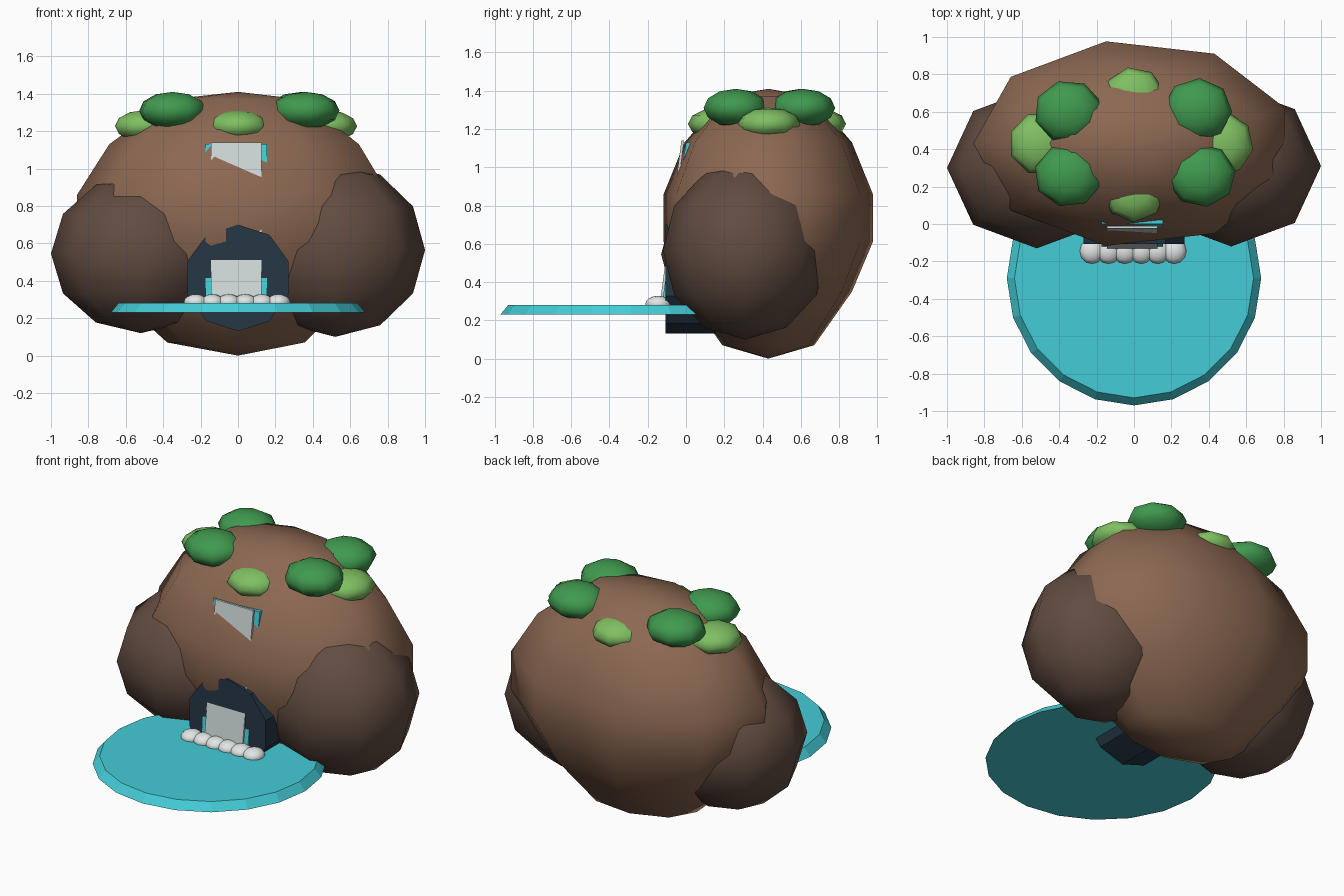
import bpy
import bmesh
from math import cos, sin, pi, radians

cube = bpy.data.objects.get("Cube")
if cube:
    bpy.data.objects.remove(cube, do_unlink=True)


def material(name, r, g, b):
    rgba = [(c / 255) ** 2.2 for c in (r, g, b)] + [1.0]
    m = bpy.data.materials.new(name)
    m.use_nodes = True
    m.diffuse_color = rgba
    m.node_tree.nodes["Principled BSDF"].inputs["Base Color"].default_value = rgba
    return m


ROCK = material("brown rock", 139, 104, 83)
BOULDER = material("dark brown rock", 97, 77, 67)
LEAF_DARK = material("dark green", 66, 152, 80)
LEAF_LIGHT = material("light green", 126, 190, 98)
WATER = material("turquoise water", 70, 203, 214)
SHEET = material("pale water", 208, 219, 218)
FOAM = material("white foam", 226, 229, 229)
CAVE = material("dark navy", 42, 58, 72)


def finish(name, bm, mat, smooth):
    bmesh.ops.recalc_face_normals(bm, faces=bm.faces)
    mesh = bpy.data.meshes.new(name)
    bm.to_mesh(mesh)
    bm.free()
    mesh.materials.append(mat)
    for p in mesh.polygons:
        p.use_smooth = smooth
    ob = bpy.data.objects.new(name, mesh)
    bpy.context.collection.objects.link(ob)
    return ob


def lathe(name, profile, center, radius, segments, start, mat, smooth):
    """Stack of rings (ratio, height) around an upright axis; ratio 0 is a pole."""
    bm = bmesh.new()
    rings = []
    for ratio, z in profile:
        count = segments if ratio > 0 else 1
        rings.append([bm.verts.new((
            center[0] + radius[0] * ratio * cos(start + 2 * pi * i / segments),
            center[1] + radius[1] * ratio * sin(start + 2 * pi * i / segments),
            z)) for i in range(count)])
    for low, high in zip(rings, rings[1:]):
        for i in range(segments):
            j = (i + 1) % segments
            loop = [low[i % len(low)], low[j % len(low)],
                    high[j % len(high)], high[i % len(high)]]
            bm.faces.new(list(dict.fromkeys(loop)))
    for end in (rings[0], rings[-1]):
        if len(end) > 1:
            bm.faces.new(end)
    return finish(name, bm, mat, smooth)


def blob(name, center, radius, mat, segments=8, rings=6, start=0.0):
    """Low-poly ellipsoid."""
    lat = [-pi / 2 + pi * k / rings for k in range(rings + 1)]
    profile = [(cos(a) if 0 < k < rings else 0, center[2] + radius[2] * sin(a))
               for k, a in enumerate(lat)]
    return lathe(name, profile, center, radius, segments, start, mat, True)


def extrude_x(name, outline, x0, x1, mat):
    """Prism with a (y, z) outline running along x."""
    bm = bmesh.new()
    a, b = [[bm.verts.new((x, y, z)) for y, z in outline] for x in (x0, x1)]
    bm.faces.new(a)
    bm.faces.new(b)
    for i in range(len(a)):
        j = (i + 1) % len(a)
        bm.faces.new((a[i], a[j], b[j], b[i]))
    return finish(name, bm, mat, False)


# Main rock
rock_profile = [(0, 0), (.44, .07), (.8, .35), (1, .61), (1, .86),
                (.8, 1.13), (.42, 1.37), (0, 1.41)]
lathe("main_rock", rock_profile, (0, .43), (.86, .555), 9, radians(20), ROCK, True)

# Side boulders
blob("left_boulder", (.52, .31, .565), (.48, .43, .465), BOULDER)
blob("right_boulder", (-.52, .30, .545), (.48, .43, .425), BOULDER)

# Bushes on top
for i, (x, y) in enumerate([(-.35, .6), (-.35, .26), (.34, .61), (.36, .26)]):
    blob(f"dark_bush_{i + 1}", (x, y, 1.31), (.185, .17, .1), LEAF_DARK, start=.3 + i)
for i, (x, y) in enumerate([(0, .18), (0, .67), (-.5, .43), (.47, .43)]):
    blob(f"light_bush_{i + 1}", (x, y, 1.227), (.17, .17, .085), LEAF_LIGHT, start=.2 * i)

# Pond
lathe("pond", [(1, .23), (.94, .28)], (0, -.29), (.68, .68), 20, 0, WATER, False)

# Cave mouth: a ten-sided tunnel running back into the rock
bm = bmesh.new()
front, back = [[bm.verts.new((.285 * cos(pi / 2 + k * pi / 5), y,
                              .415 + .285 * sin(pi / 2 + k * pi / 5)))
                for k in range(10)] for y in (-.107, .25)]
bm.faces.new(front)
bm.faces.new(back)
for k in range(10):
    n = (k + 1) % 10
    bm.faces.new((front[k], front[n], back[n], back[k]))
finish("cave_mouth", bm, CAVE, False)

# Waterfall: wide turquoise curtain with a paler sheet in front
extrude_x("waterfall_back", [(-.13, .26), (0, 1.13), (.022, 1.13), (-.1, .26)],
          -.175, .155, WATER)
extrude_x("waterfall_front", [(-.14, .26), (-.024, 1.14), (-.01, 1.14), (-.125, .26)],
          -.145, .125, SHEET)

# Foam at the foot of the fall
for i in range(6):
    blob(f"foam_{i + 1}", (-.225 + .088 * i, -.145, .285), (.065, .068, .043),
         FOAM, segments=12, rings=8)
